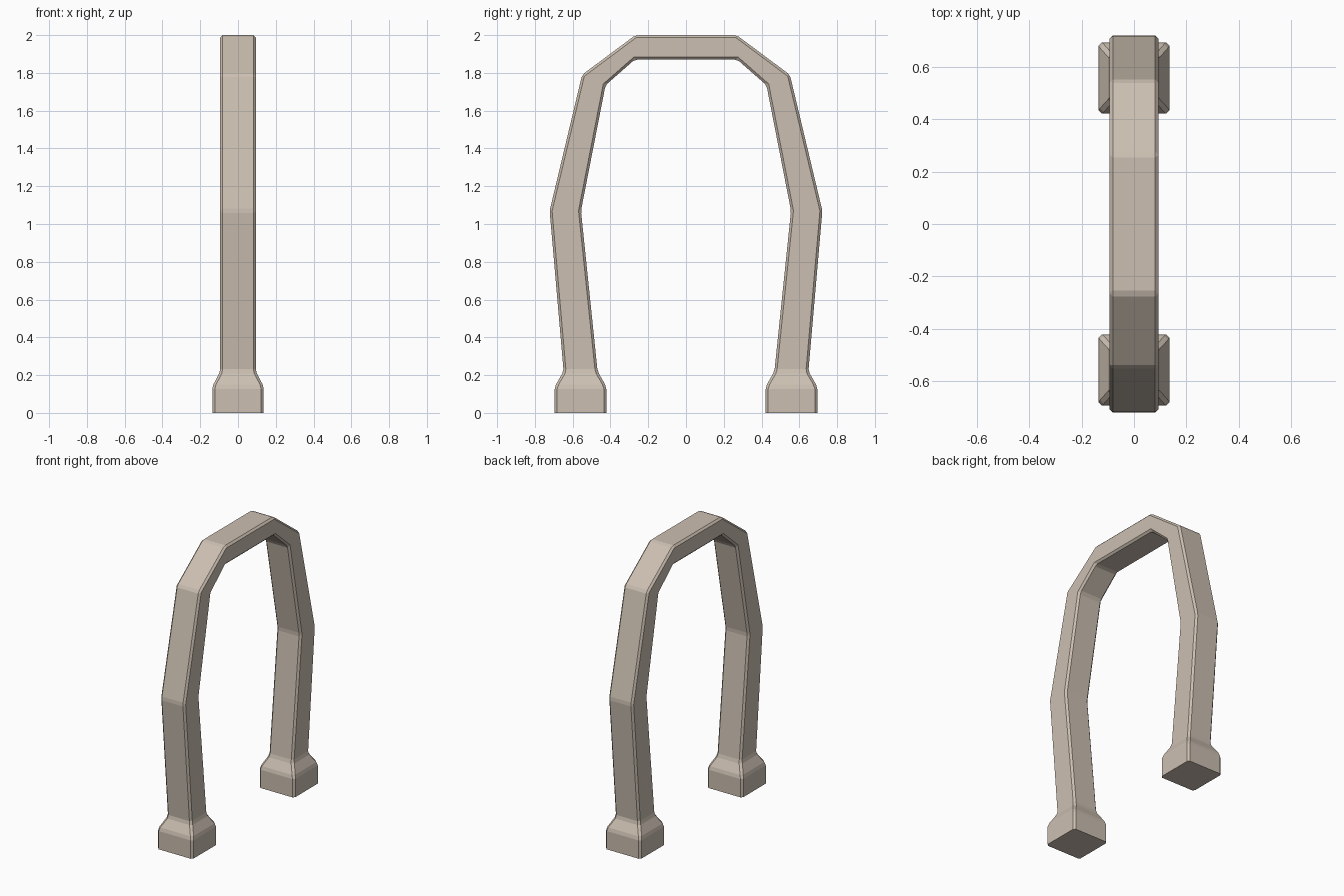
import bpy, bmesh

if "Cube" in bpy.data.objects:
    bpy.data.objects.remove(bpy.data.objects["Cube"])

stone = bpy.data.materials.new("warm_stone")
stone.diffuse_color = (0.60, 0.52, 0.44, 1)
stone.use_nodes = True
stone.node_tree.nodes["Principled BSDF"].inputs["Base Color"].default_value = stone.diffuse_color

# Stations up one leg: outer y, outer z, inner y, inner z, half width in x
half = [
    (0.695, 0.00, 0.422, 0.00, 0.136),
    (0.695, 0.14, 0.422, 0.14, 0.136),
    (0.648, 0.22, 0.468, 0.22, 0.094),
    (0.722, 1.07, 0.556, 1.07, 0.094),
    (0.550, 1.79, 0.426, 1.735, 0.094),
    (0.268, 2.00, 0.272, 1.87, 0.094),
]
stations = half + [(-a, b, -c, d, w) for a, b, c, d, w in reversed(half)]

# Sweep the rectangular section over the arch
bm = bmesh.new()
rings = [[bm.verts.new(p) for p in ((-w, oy, oz), (w, oy, oz), (w, iy, iz), (-w, iy, iz))]
         for oy, oz, iy, iz, w in stations]
for a, b in zip(rings, rings[1:]):
    for i in range(4):
        j = (i + 1) % 4
        bm.faces.new((a[i], a[j], b[j], b[i]))
bm.faces.new(rings[0])
bm.faces.new(rings[-1])
bmesh.ops.recalc_face_normals(bm, faces=bm.faces)

# Chamfer every real edge except those resting on the ground
edges = [e for e in bm.edges
         if e.calc_face_angle() > 0.1 and max(v.co.z for v in e.verts) > 0.01]
bmesh.ops.bevel(bm, geom=edges, offset=0.013, offset_type='OFFSET', segments=1,
                profile=0.5, affect='EDGES', clamp_overlap=True)

mesh = bpy.data.meshes.new("arch_frame")
bm.to_mesh(mesh)
bm.free()
mesh.materials.append(stone)
bpy.context.collection.objects.link(bpy.data.objects.new("arch_frame", mesh))
